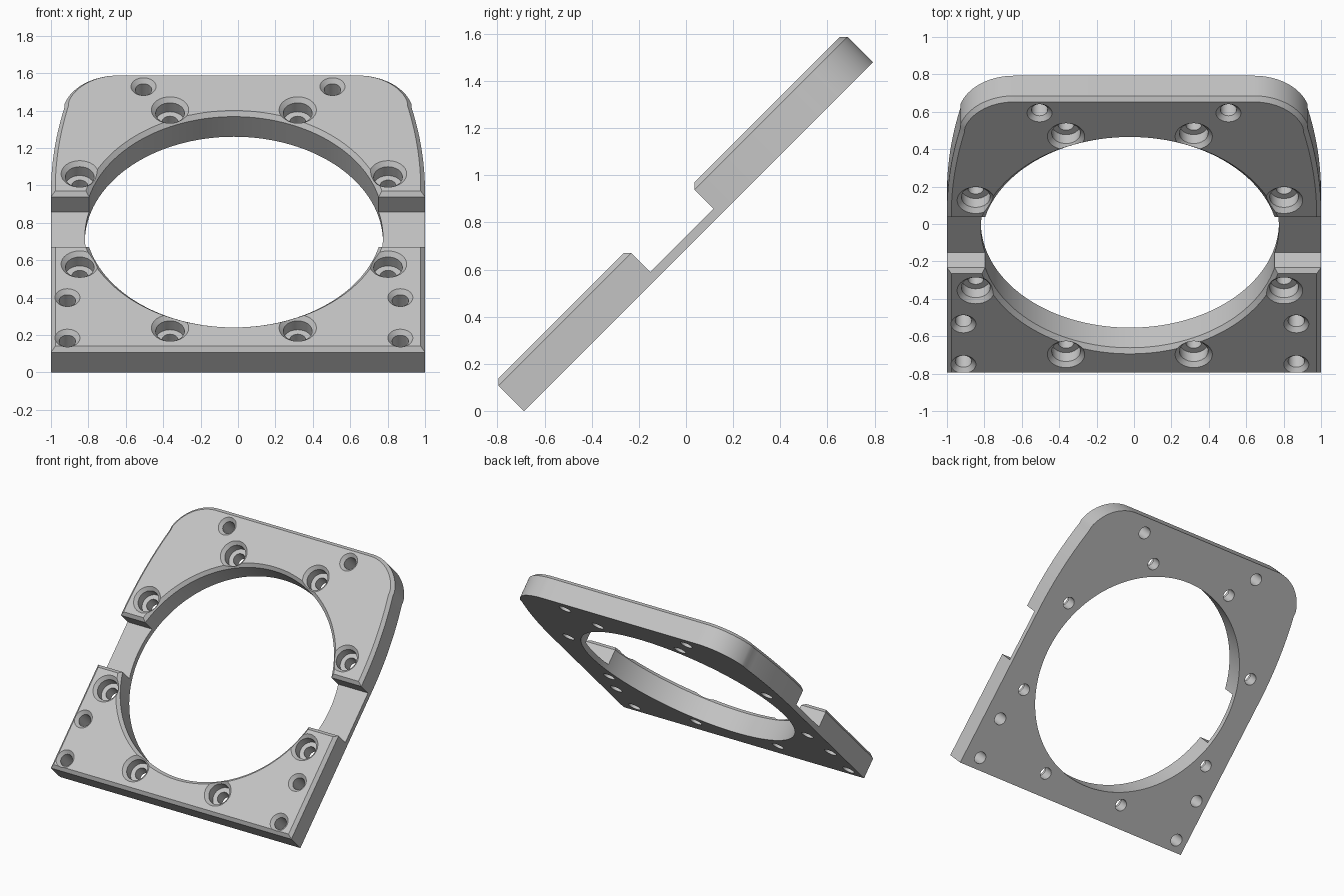
import bpy, bmesh
from math import sin, cos, pi, radians, asin
from mathutils import Matrix

if "Cube" in bpy.data.objects:
    bpy.data.objects.remove(bpy.data.objects["Cube"], do_unlink=True)

THICK, BEVEL = 0.175, 0.023        # plate thickness, edge chamfer
V_LOW, V_HIGH = -0.488, 1.605      # plate ends along the slope
CX, CY = -0.022, 0.497             # centre of the large opening
BOLT_R = 0.892                     # bolt circle radius
FLARE = 0.05                       # how far cutters rise above the plate

grey = bpy.data.materials.new("light_grey")
grey.use_nodes = True
colour = (0.55, 0.55, 0.55, 1)
grey.diffuse_color = colour
grey.node_tree.nodes["Principled BSDF"].inputs["Base Color"].default_value = colour


def new_object(name, bm):
    bmesh.ops.recalc_face_normals(bm, faces=bm.faces)
    mesh = bpy.data.meshes.new(name)
    bm.to_mesh(mesh)
    bm.free()
    mesh.materials.append(grey)
    obj = bpy.data.objects.new(name, mesh)
    bpy.context.collection.objects.link(obj)
    return obj


def loft(name, loops):
    """Skin a stack of closed loops and cap both ends."""
    bm = bmesh.new()
    rings = [[bm.verts.new(p) for p in loop] for loop in loops]
    n = len(rings[0])
    for a, b in zip(rings, rings[1:]):
        for i in range(n):
            j = (i + 1) % n
            bm.faces.new((a[i], a[j], b[j], b[i]))
    bm.faces.new(rings[0][::-1])
    bm.faces.new(rings[-1])
    return new_object(name, bm)


def outline(inset, z):
    """Plate outline: square foot, gently bowed flanks, rounded top corners."""
    flank, corner, start = 2.9, 0.3, 0.72
    turn = asin(0.222)
    half = [(1 - inset, V_LOW + inset)]
    for i in range(13):
        a = turn * i / 12
        half.append((1 - flank + (flank - inset) * cos(a), start + (flank - inset) * sin(a)))
    for i in range(1, 19):
        a = turn + (pi / 2 - turn) * i / 18
        half.append((0.64 + (corner - inset) * cos(a), V_HIGH - corner + (corner - inset) * sin(a)))
    return [(x, y, z) for x, y in half] + [(-x, y, z) for x, y in reversed(half)]


def round_cutter(name, x, y, profile, sides):
    """Turned cutter from (radius, height) pairs."""
    return loft(name, [[(x + r * cos(2 * pi * i / sides), y + r * sin(2 * pi * i / sides), z)
                        for i in range(sides)] for r, z in profile])


def chamfered(radius):
    return [(radius, THICK - BEVEL), (radius + BEVEL + FLARE, THICK + FLARE)]


# Plate with chamfered upper rim
plate = loft("mounting_plate", [outline(0, 0), outline(0, THICK - BEVEL), outline(BEVEL, THICK)])

cutters = []

# Cross slot with chamfered lips
s0, s1, floor = CY - 0.19, CY + 0.19, 0.039
rise = BEVEL + FLARE
slot = [(s0, floor), (s1, floor), (s1, THICK - BEVEL), (s1 + rise, THICK + FLARE),
        (s0 - rise, THICK + FLARE), (s0, THICK - BEVEL)]
cutters.append(loft("slot_cutter", [[(x, y, z) for y, z in slot] for x in (-1.2, 1.2)]))

# Large round opening
cutters.append(round_cutter("opening_cutter", CX, CY, [(0.797, -0.1)] + chamfered(0.797), 128))

# Eight counterbored bolt holes
seat = THICK - 0.09
for k in range(8):
    a = radians(22.5 + 45 * k)
    cutters.append(round_cutter("bolt_cutter", CX + BOLT_R * cos(a), CY + BOLT_R * sin(a),
                                [(0.043, -0.1), (0.043, seat), (0.077, seat)] + chamfered(0.077), 32))

# Six plain holes with chamfered mouths
plain = [(CX + s * 0.89, y) for s in (-1, 1) for y in (-0.097, -0.403)]
plain += [(s * 0.505, 1.498) for s in (-1, 1)]
for x, y in plain:
    cutters.append(round_cutter("hole_cutter", x, y, [(0.044, -0.1)] + chamfered(0.044), 32))

# Cut everything out of the plate
bpy.ops.object.select_all(action='DESELECT')
bpy.context.view_layer.objects.active = plate
plate.select_set(True)
for cutter in cutters:
    cutter.hide_render = True
    mod = plate.modifiers.new("cut", 'BOOLEAN')
    mod.operation = 'DIFFERENCE'
    mod.solver = 'EXACT'
    mod.object = cutter
    bpy.ops.object.modifier_apply(modifier=mod.name)
    bpy.data.objects.remove(cutter, do_unlink=True)

# Lean the plate back at 45 degrees on its lower edge
lift = -V_LOW * sin(pi / 4)
plate.data.transform(Matrix.Translation((0, -lift + 0.003, lift)) @ Matrix.Rotation(pi / 4, 4, 'X'))
bpy.ops.object.shade_smooth_by_angle(angle=radians(30))
